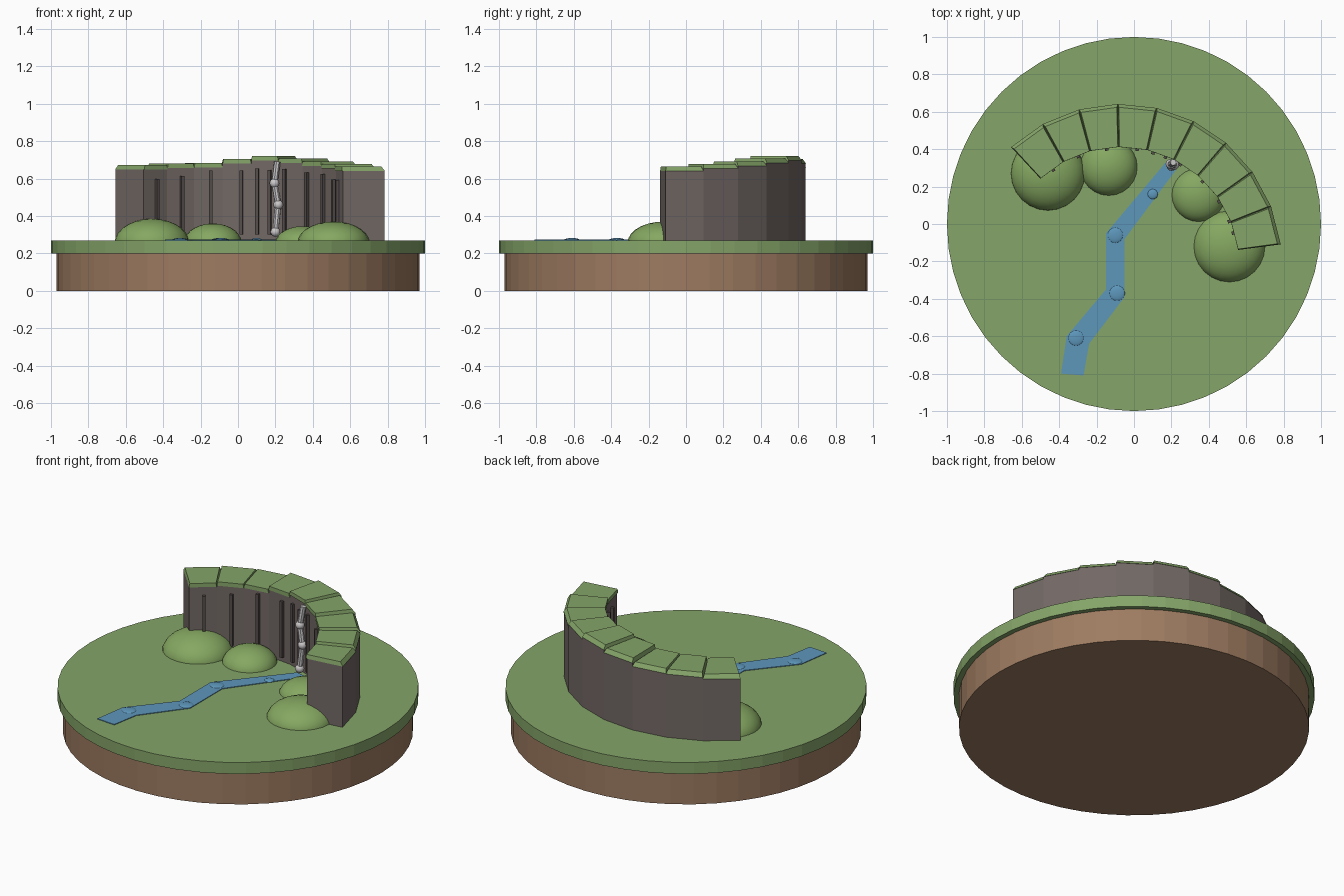
import bpy, bmesh
from math import sin, cos, radians
from mathutils import Vector

old = bpy.data.objects.get("Cube")
if old:
    bpy.data.objects.remove(old)


def material(name, rgb):
    m = bpy.data.materials.new(name)
    m.use_nodes = True
    m.diffuse_color = (*rgb, 1)
    m.node_tree.nodes["Principled BSDF"].inputs["Base Color"].default_value = (*rgb, 1)
    return m


GRASS = material("grass_green", (0.235, 0.375, 0.14))
BUSH = material("bush_green", (0.235, 0.39, 0.12))
SOIL = material("soil_brown", (0.34, 0.2, 0.12))
ROCK = material("rock_grey", (0.17, 0.14, 0.13))
CRACK = material("crack_grey", (0.09, 0.075, 0.07))
WATER = material("water_blue", (0.11, 0.31, 0.5))
FOAM = material("foam_grey", (0.6, 0.58, 0.58))


def finish(ob, name, mat, smooth=False):
    ob.name = name
    ob.data.materials.append(mat)
    if smooth:
        bpy.ops.object.shade_smooth_by_angle(angle=radians(40))
    return ob


def from_bmesh(bm, name, mat):
    bmesh.ops.recalc_face_normals(bm, faces=bm.faces)
    me = bpy.data.meshes.new(name)
    bm.to_mesh(me)
    bm.free()
    ob = bpy.data.objects.new(name, me)
    bpy.context.collection.objects.link(ob)
    return finish(ob, name, mat)


def cylinder(name, mat, r, z0, z1, sides=48):
    bpy.ops.mesh.primitive_cylinder_add(vertices=sides, radius=r, depth=z1 - z0,
                                        location=(0, 0, (z0 + z1) / 2))
    return finish(bpy.context.object, name, mat)


def ball(name, mat, loc, scale, seg=32, rings=16):
    bpy.ops.mesh.primitive_uv_sphere_add(segments=seg, ring_count=rings, radius=1, location=loc)
    bpy.context.object.scale = scale
    return finish(bpy.context.object, name, mat, True)


def rod(name, mat, a, b, r, sides=8):
    a, b = Vector(a), Vector(b)
    bpy.ops.mesh.primitive_cylinder_add(vertices=sides, radius=r, depth=(b - a).length,
                                        location=(a + b) / 2)
    bpy.context.object.rotation_euler = (b - a).to_track_quat('Z', 'Y').to_euler()
    return finish(bpy.context.object, name, mat, True)


# Round ground slab
TOP = 0.27
cylinder("soil_base", SOIL, 0.97, 0, 0.2)
cylinder("grass_disc", GRASS, 1.0, 0.2, TOP)

# Curved cliff made of wedge blocks with grassy caps
CENTRE = Vector((-0.07, -0.22, 0))
STEP, START = 13.95, 7.4


def ring_point(angle, r, z):
    a = radians(angle)
    return CENTRE + Vector((r * cos(a), r * sin(a), z))


def wedge(name, mat, a0, a1, r0, r1, z0, z1, inset=0.0, turn=0.0):
    bm = bmesh.new()
    low = [bm.verts.new(ring_point(a, r, z0))
           for a, r in ((a0, r0), (a0, r1), (a1, r1), (a1, r0))]
    high = [bm.verts.new(ring_point(a, r, z1)) for a, r in
            ((a0 + turn, r0), (a0 + turn, r1 - inset), (a1 - turn, r1 - inset), (a1 - turn, r0))]
    bm.faces.new(low)
    bm.faces.new(high)
    for i in range(4):
        j = (i + 1) % 4
        bm.faces.new((low[i], low[j], high[j], high[i]))
    return from_bmesh(bm, name, mat)


heights = (0.665, 0.678, 0.69, 0.707, 0.72, 0.704, 0.683, 0.681, 0.672)
for i, h in enumerate(heights):
    a = START + i * STEP
    wedge(f"cliff_block_{i + 1}", ROCK, a, a + STEP, 0.637, 0.86, TOP - 0.01, h - 0.024)
    wedge(f"cliff_cap_{i + 1}", GRASS, a, a + STEP, 0.632, 0.862, h - 0.024, h, 0.018, 0.4)

# Upright cracks along the inner cliff face
for i, a in enumerate((16, 22, 33, 45.7, 59.5, 67.6, 74, 82, 97, 111.4, 125.4)):
    top = 0.655 - 0.00002 * (a - 72) ** 2 - 0.01 * (i % 2)
    bpy.ops.mesh.primitive_cube_add(size=1, location=ring_point(a, 0.628, (top + 0.3) / 2))
    bar = bpy.context.object
    bar.scale = (0.024, 0.018, top - 0.3)
    bar.rotation_euler.z = radians(a)
    finish(bar, f"cliff_crack_{i + 1}", CRACK)

# Waterfall: jointed stream with foam balls
fall = [(0.21, 0.33, 0.69), (0.195, 0.32, 0.575), (0.215, 0.315, 0.46), (0.2, 0.31, 0.315)]
for i, (a, b) in enumerate(zip(fall, fall[1:])):
    rod(f"waterfall_stream_{i + 1}", FOAM, a, b, 0.017)
    ball(f"waterfall_foam_{i + 1}", FOAM, b, (0.026,) * 3, 12, 8)

# River ribbon lying on the grass
left = [(0.17, 0.33), (-0.15, -0.05), (-0.15, -0.35), (-0.36, -0.6), (-0.39, -0.8)]
right = [(0.24, 0.31), (-0.05, -0.08), (-0.05, -0.39), (-0.24, -0.64), (-0.27, -0.81)]
bm = bmesh.new()
rows = [[bm.verts.new((x, y, z)) for (x, y), z in
         ((l, TOP), (r, TOP), (r, TOP + 0.004), (l, TOP + 0.004))]
        for l, r in zip(left, right)]
for p, q in zip(rows, rows[1:]):
    for i in range(4):
        j = (i + 1) % 4
        bm.faces.new((p[i], p[j], q[j], q[i]))
bm.faces.new(rows[0])
bm.faces.new(rows[-1])
from_bmesh(bm, "river", WATER)

# Low ripples at the river bends
for i, (x, y) in enumerate(((0.1, 0.16), (-0.1, -0.06), (-0.09, -0.37), (-0.31, -0.61))):
    r = 0.028 if i == 0 else 0.042
    ball(f"river_ripple_{i + 1}", WATER, (x, y, TOP + 0.002), (r, r, 0.01), 16, 8)

# Rounded bushes
bushes = ((-0.46, 0.27, 0.2, 0.385), (-0.135, 0.305, 0.155, 0.36),
          (0.345, 0.155, 0.145, 0.345), (0.51, -0.12, 0.193, 0.37))
for i, (x, y, r, top) in enumerate(bushes):
    ball(f"bush_{i + 1}", BUSH, (x, y, 0.255), (r, r, top - 0.255), 24, 14)
